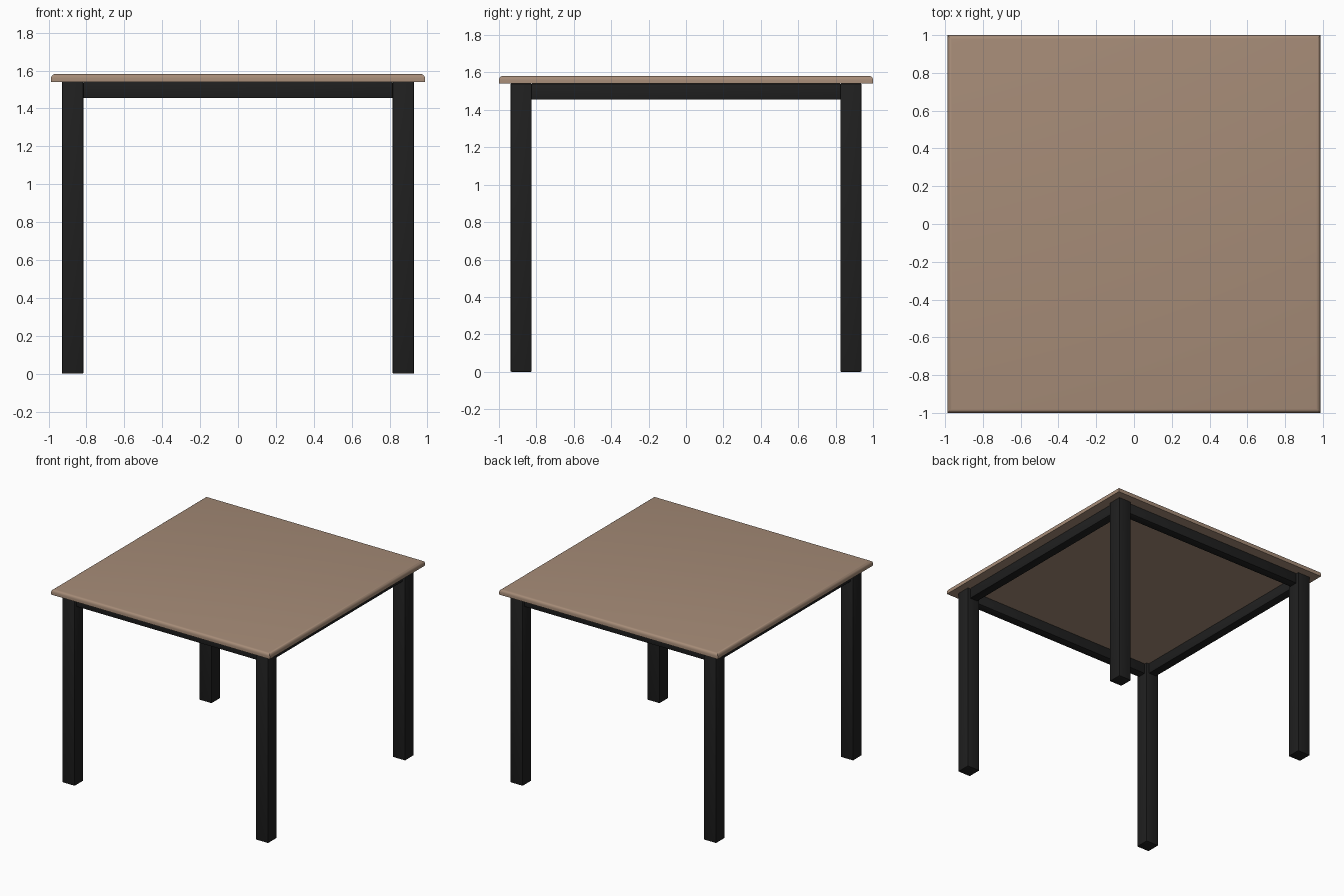
import bpy, bmesh

if "Cube" in bpy.data.objects:
    bpy.data.objects.remove(bpy.data.objects["Cube"])


def material(name, rgb):
    m = bpy.data.materials.new(name)
    m.diffuse_color = (*rgb, 1)
    m.use_nodes = True
    m.node_tree.nodes["Principled BSDF"].inputs["Base Color"].default_value = m.diffuse_color
    return m


WOOD = material("tan wood", (0.38, 0.26, 0.185))
BLACK = material("black metal", (0.014, 0.014, 0.014))


def box(name, lo, hi, mat, bevel=0.0, segments=2, top_only=False):
    """Axis-aligned box between two corners, with optional rounded edges."""
    bm = bmesh.new()
    bmesh.ops.create_cube(bm, size=1)
    for v in bm.verts:
        v.co = [(a + b) / 2 + c * (b - a) for a, b, c in zip(lo, hi, v.co)]
    if bevel:
        zmid = (lo[2] + hi[2]) / 2
        edges = [e for e in bm.edges
                 if not top_only or all(v.co.z > zmid for v in e.verts)]
        bmesh.ops.bevel(bm, geom=edges, offset=bevel, segments=segments,
                        profile=0.5, affect='EDGES')
    me = bpy.data.meshes.new(name)
    bm.to_mesh(me)
    bm.free()
    me.materials.append(mat)
    ob = bpy.data.objects.new(name, me)
    bpy.context.collection.objects.link(ob)
    bpy.context.view_layer.objects.active = ob
    ob.select_set(True)
    bpy.ops.object.shade_smooth_by_angle(angle=0.6)
    ob.select_set(False)
    return ob


TOP, UNDER, RAIL = 1.582, 1.54, 1.455      # heights
LX, LY, W = 0.873, 0.882, 0.056            # leg centres and half width
T = 0.035                                  # half rail thickness

# Table top with rounded upper edges
box("table_top", (-0.987, -1, UNDER), (0.987, 1, TOP), WOOD, 0.022, 4, True)

# Legs
for sy, fb in ((-1, "front"), (1, "back")):
    for sx, lr in ((-1, "left"), (1, "right")):
        x, y = sx * LX, sy * LY
        box(f"{fb}_{lr}_leg", (x - W, y - W, 0), (x + W, y + W, UNDER), BLACK, 0.004)

# Rails between the legs, under the top
for s, fb, lr in ((-1, "front", "left"), (1, "back", "right")):
    y, x = s * LY, s * LX
    box(f"{fb}_rail", (-LX + W, y - T, RAIL), (LX - W, y + T, UNDER), BLACK, 0.004)
    box(f"{lr}_rail", (x - T, -LY + W, RAIL), (x + T, LY - W, UNDER), BLACK, 0.004)
